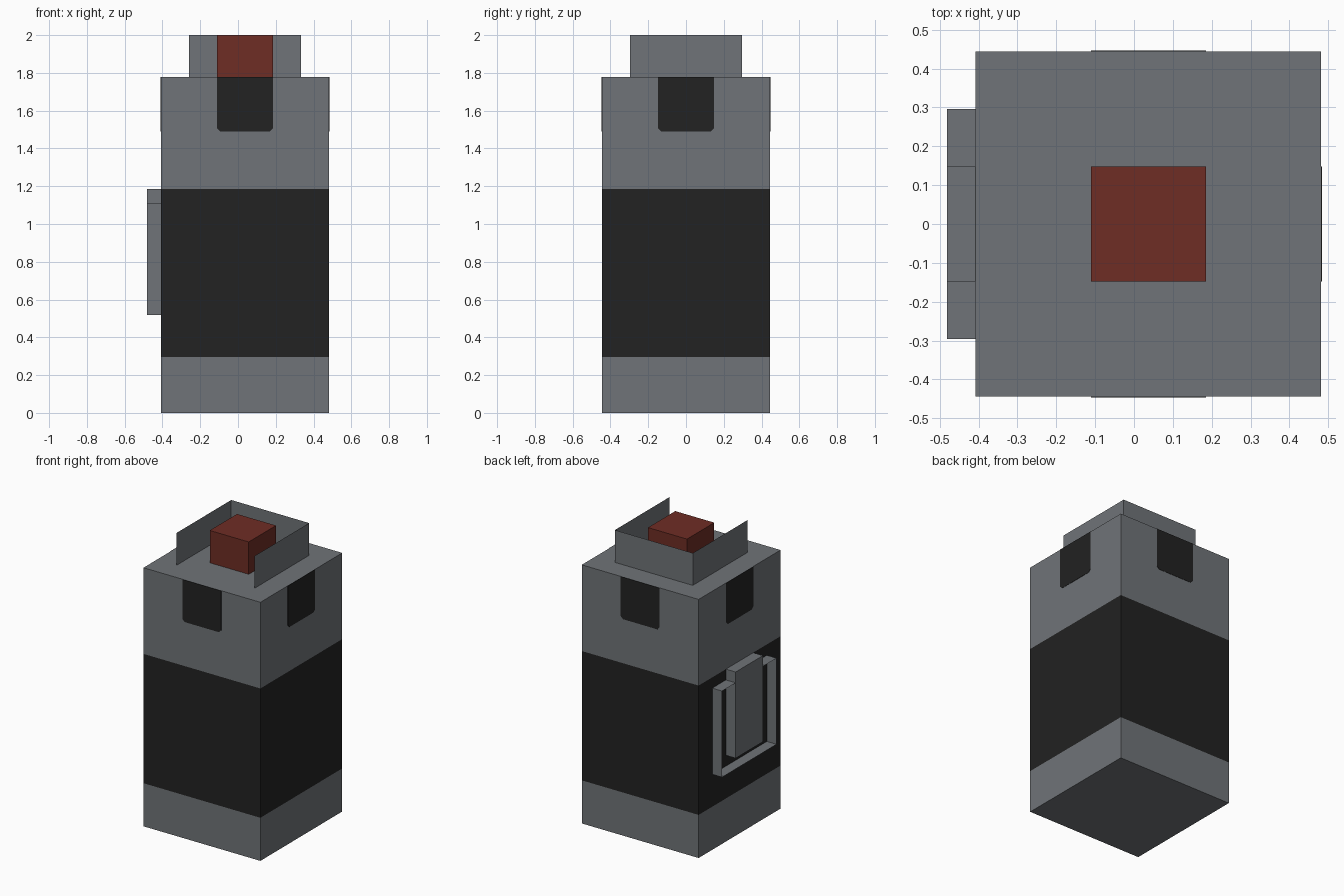
import bpy, bmesh, math
from mathutils import Matrix, Vector

if "Cube" in bpy.data.objects:
    bpy.data.objects.remove(bpy.data.objects["Cube"], do_unlink=True)

U = 2 / 27            # module: every size is a whole number of these
CX = U / 2            # body axis, offset by the clip on the right side
HALF = 6 * U          # half width of the body
TOP = 24 * U          # top of the body


def material(name, rgb):
    m = bpy.data.materials.new(name)
    m.use_nodes = True
    m.diffuse_color = (*rgb, 1)
    m.node_tree.nodes["Principled BSDF"].inputs["Base Color"].default_value = (*rgb, 1)
    return m


GREY = material("grey metal", (0.162, 0.174, 0.188))
BLACK = material("black grip", (0.016, 0.016, 0.016))
RED = material("red button", (0.156, 0.026, 0.018))


def finish(name, bm, *mats):
    mesh = bpy.data.meshes.new(name)
    bm.to_mesh(mesh)
    bm.free()
    for m in mats:
        mesh.materials.append(m)
    ob = bpy.data.objects.new(name, mesh)
    bpy.context.collection.objects.link(ob)
    return ob


def box_bm(lo, hi):
    bm = bmesh.new()
    lo, hi = Vector(lo), Vector(hi)
    size = Matrix.Diagonal((*(hi - lo), 1))
    bmesh.ops.create_cube(bm, size=1, matrix=Matrix.Translation((lo + hi) / 2) @ size)
    return bm


def sheets(name, quads, mat):
    """Thin open sheets, each given by its four corners."""
    bm = bmesh.new()
    for q in quads:
        bm.faces.new([bm.verts.new(p) for p in q])
    bmesh.ops.remove_doubles(bm, verts=bm.verts, dist=1e-5)
    return finish(name, bm, mat)


# Body: one block cut into three bands, the middle one black
bm = box_bm((CX - HALF, -HALF, 0), (CX + HALF, HALF, TOP))
for z in (4 * U, 16 * U):
    bmesh.ops.bisect_plane(bm, geom=bm.verts[:] + bm.edges[:] + bm.faces[:],
                           plane_co=(0, 0, z), plane_no=(0, 0, 1))
for f in bm.faces:
    f.material_index = int(4 * U < f.calc_center_median().z < 16 * U)
finish("body", bm, GREY, BLACK)

# Black window plate with clipped lower corners on each side
w, low, c = 2 * U, 20.1 * U, 0.018
outline = [(-w, TOP), (-w, low + c), (-w + c, low), (w - c, low), (w, low + c), (w, TOP)]
for i, side in enumerate(("front", "left", "back", "right")):
    bm = bmesh.new()
    face = bm.faces.new([bm.verts.new((x, -HALF + 0.002, z)) for x, z in outline])
    ext = bmesh.ops.extrude_face_region(bm, geom=[face])
    moved = [g for g in ext["geom"] if isinstance(g, bmesh.types.BMVert)]
    bmesh.ops.translate(bm, verts=moved, vec=(0, -0.004, 0))
    bmesh.ops.recalc_face_normals(bm, faces=bm.faces)
    turn = Matrix.Translation((CX, 0, 0)) @ Matrix.Rotation(i * math.pi / 2, 4, 'Z')
    bmesh.ops.transform(bm, matrix=turn, verts=bm.verts)
    finish(side + "_window", bm, BLACK)

# Red button on top
finish("button", box_bm((CX - 2 * U, -2 * U, TOP), (CX + 2 * U, 2 * U, 2)), RED)

# Thin guard around the button, open at the front
r = 4 * U
path = [(CX + r, -r), (CX + r, r), (CX - r, r), (CX - r, -r)]
sheets("button_guard", [[(*a, TOP), (*b, TOP), (*b, 2), (*a, 2)]
                        for a, b in zip(path, path[1:])], GREY)

# Right side clip: a thin open frame with a solid tongue in it
x0, x1 = CX - HALF, CX - HALF - U
ring = [(-r, 7 * U), (r, 7 * U), (r, 15 * U), (-r, 15 * U)]
sheets("clip_frame", [[(x0, *a), (x0, *b), (x1, *b), (x1, *a)]
                      for a, b in zip(ring, ring[1:] + ring[:1])], GREY)
finish("clip_tongue", box_bm((x1, -2 * U, 8 * U), (x0, 2 * U, 16 * U)), GREY)
